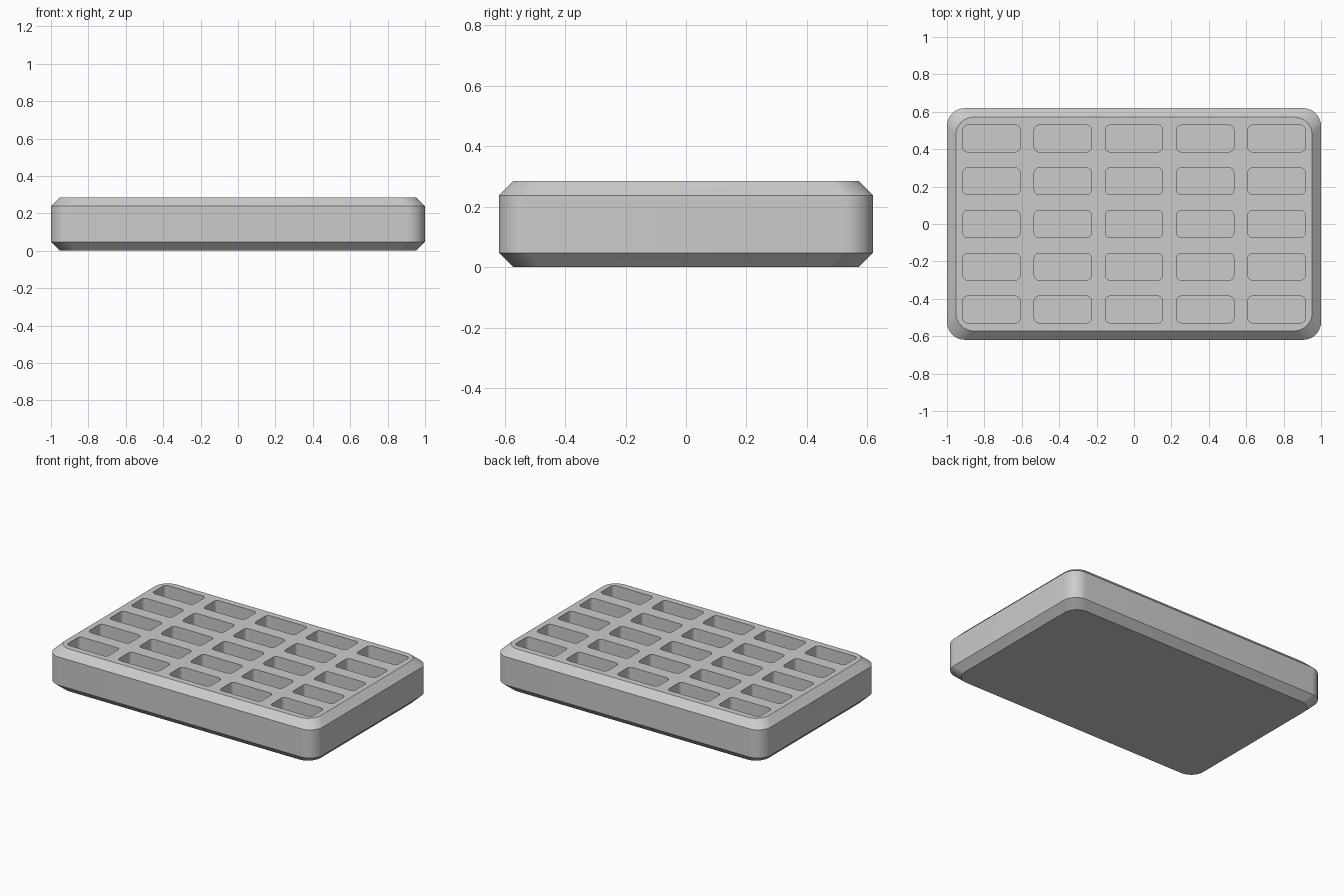
import bpy, bmesh
from math import cos, sin, pi

old = bpy.data.objects.get("Cube")
if old:
    bpy.data.objects.remove(old, do_unlink=True)

UNIT = 2 / 42          # chamfer width, also rim and floor thickness
HALF_X, HALF_Y, HEIGHT = 1.0, 13 * UNIT, 6 * UNIT
ROWS = COLUMNS = 5


def rounded_rect(bm, cx, cy, hx, hy, radius, z, steps):
    """Ring of vertices around a rectangle with rounded corners."""
    ring = []
    for corner, (sx, sy) in enumerate([(1, 1), (-1, 1), (-1, -1), (1, -1)]):
        for i in range(steps + 1):
            a = (corner + i / steps) * pi / 2
            ring.append(bm.verts.new((cx + sx * (hx - radius) + radius * cos(a),
                                      cy + sy * (hy - radius) + radius * sin(a), z)))
    return ring


def loft(bm, rings):
    """Skin consecutive rings and cap both ends."""
    for low, high in zip(rings, rings[1:]):
        for i in range(len(low)):
            j = (i + 1) % len(low)
            bm.faces.new((low[i], low[j], high[j], high[i]))
    bm.faces.new(rings[0][::-1])
    bm.faces.new(rings[-1])


def make_object(name, bm):
    mesh = bpy.data.meshes.new(name)
    bm.to_mesh(mesh)
    bm.free()
    obj = bpy.data.objects.new(name, mesh)
    bpy.context.collection.objects.link(obj)
    return obj


# Tray body: rounded block chamfered at top and bottom
bm = bmesh.new()
sections = [(UNIT, 0), (0, UNIT), (0, HEIGHT - UNIT), (UNIT, HEIGHT)]
loft(bm, [rounded_rect(bm, 0, 0, HALF_X - inset, HALF_Y - inset, 2 * UNIT, z, 12)
          for inset, z in sections])
tray = make_object("tray", bm)

grey = bpy.data.materials.new("light_grey")
grey.use_nodes = True
colour = (0.6, 0.6, 0.6, 1)
grey.diffuse_color = colour
grey.node_tree.nodes["Principled BSDF"].inputs["Base Color"].default_value = colour
tray.data.materials.append(grey)

# Grid of rounded pockets sunk from the top
bm = bmesh.new()
for column in range(COLUMNS):
    for row in range(ROWS):
        x = (column - 2) * 8 * UNIT
        y = (row - 2) * 4.8 * UNIT
        loft(bm, [rounded_rect(bm, x, y, 3.2 * UNIT, 1.5 * UNIT, 0.5 * UNIT, z, 6)
                  for z in (UNIT, HEIGHT + UNIT)])
cutter = make_object("pocket_cutter", bm)
cutter.data.materials.append(grey)
cutter.hide_render = True

cut = tray.modifiers.new("pockets", 'BOOLEAN')
cut.operation = 'DIFFERENCE'
cut.solver = 'EXACT'
cut.object = cutter

# Bake the cut, remove the cutter, and smooth the rounded corners
bpy.ops.object.select_all(action='DESELECT')
tray.select_set(True)
bpy.context.view_layer.objects.active = tray
bpy.ops.object.modifier_apply(modifier=cut.name)
bpy.data.objects.remove(cutter, do_unlink=True)
bpy.ops.object.shade_smooth_by_angle(angle=pi / 6)
